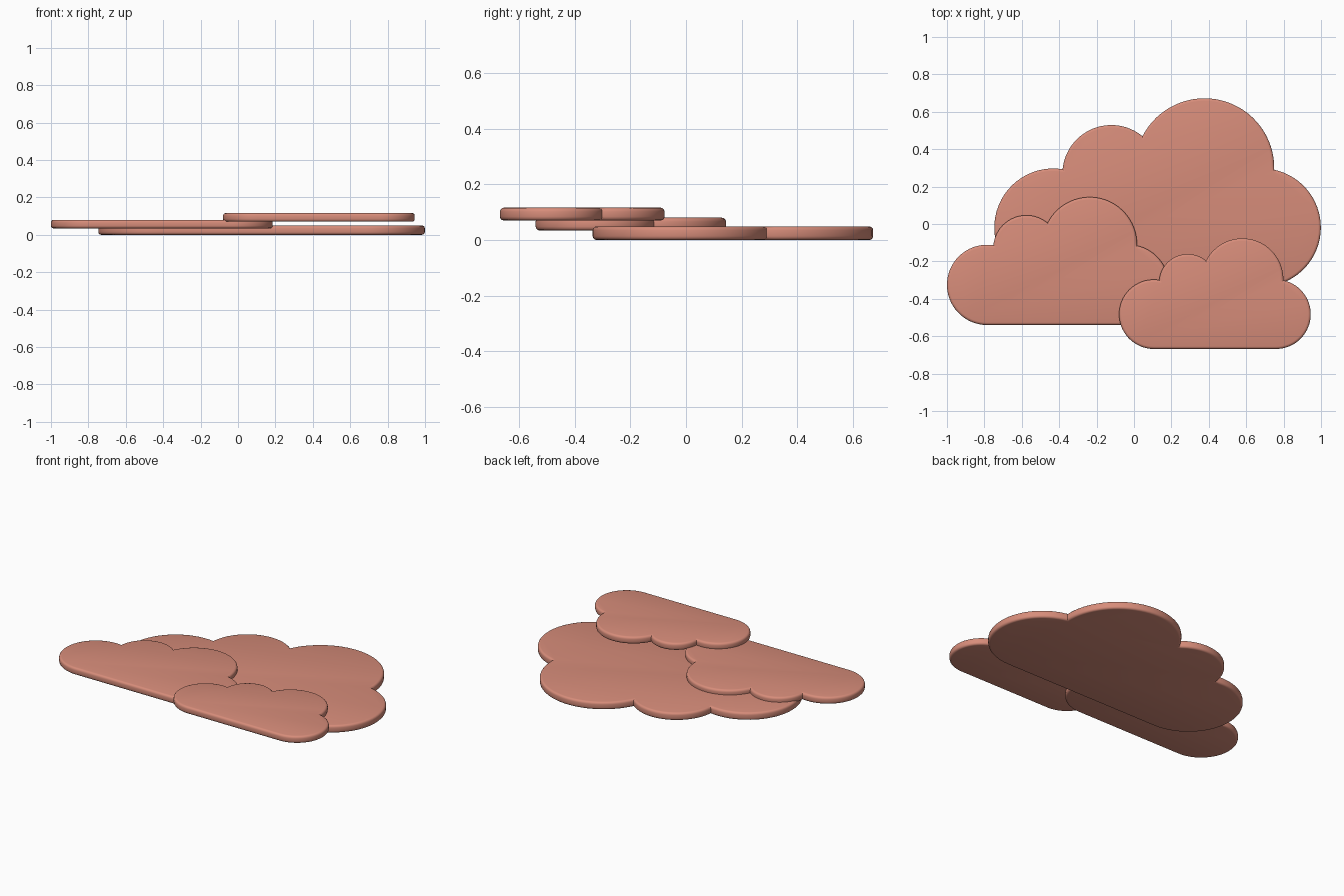
import bpy, bmesh, math

if "Cube" in bpy.data.objects:
    bpy.data.objects.remove(bpy.data.objects["Cube"])

# One cloud silhouette, measured from its lower-left corner: (x, y, radius), left to right
LOBES = [(0.316, 0.316, 0.316), (0.626, 0.602, 0.262),
         (1.124, 0.634, 0.373), (1.430, 0.316, 0.316)]
STEPS = 32          # segments per lobe
BEVEL = 0.014       # rounded rim

clay = bpy.data.materials.new("salmon pink")
clay.diffuse_color = (0.68, 0.265, 0.195, 1)
clay.use_nodes = True
clay.node_tree.nodes["Principled BSDF"].inputs["Base Color"].default_value = clay.diffuse_color


def crossing(a, b):
    """Upper-left crossing point of two overlapping circles."""
    dx, dy = b[0] - a[0], b[1] - a[1]
    d = math.hypot(dx, dy)
    t = (a[2] ** 2 - b[2] ** 2 + d * d) / (2 * d)
    h = math.sqrt(a[2] ** 2 - t * t)
    return a[0] + (t * dx - h * dy) / d, a[1] + (t * dy + h * dx) / d


def outline(scale, inset):
    """Clockwise outline: arcs of the inset lobes, closed by the straight base."""
    c = [(x * scale, y * scale, r * scale - inset) for x, y, r in LOBES]
    joints = ([(c[0][0], c[0][1] - c[0][2])]
              + [crossing(c[i], c[i + 1]) for i in range(3)]
              + [(c[3][0], c[3][1] - c[3][2])])
    pts = []
    for i, (x, y, r) in enumerate(c):
        p, q = joints[i], joints[i + 1]
        a0 = math.atan2(p[1] - y, p[0] - x)
        a1 = math.atan2(q[1] - y, q[0] - x)
        sweep = (a0 - a1) % (2 * math.pi)
        for k in range(1 if i else 0, STEPS + 1):
            a = a0 - sweep * k / STEPS
            pts.append((x + r * math.cos(a), y + r * math.sin(a)))
    return pts


def cloud(name, left, bottom, scale, z0, z1):
    # rim profile: (inset, height) quarter rounds at bottom and top
    quarter = [math.radians(a) for a in (0, 30, 60, 90)]
    rim = [(BEVEL * (1 - math.sin(a)), z0 + BEVEL * (1 - math.cos(a))) for a in quarter]
    rim += [(i, z0 + z1 - z) for i, z in reversed(rim)]
    bm = bmesh.new()
    rings = [[bm.verts.new((left + x, bottom + y, z)) for x, y in outline(scale, i)]
             for i, z in rim]
    for lo, hi in zip(rings, rings[1:]):
        for k in range(len(lo)):
            n = (k + 1) % len(lo)
            bm.faces.new((lo[k], hi[k], hi[n], lo[n]))
    bm.faces.new(rings[0])
    bm.faces.new(rings[-1][::-1])
    bmesh.ops.recalc_face_normals(bm, faces=bm.faces)
    mesh = bpy.data.meshes.new(name)
    bm.to_mesh(mesh)
    bm.free()
    mesh.materials.append(clay)
    obj = bpy.data.objects.new(name, mesh)
    bpy.context.collection.objects.link(obj)
    bpy.ops.object.select_all(action='DESELECT')
    obj.select_set(True)
    bpy.context.view_layer.objects.active = obj
    bpy.ops.object.shade_smooth_by_angle(angle=math.radians(40))


# Three stacked clouds, back to front
cloud("large_cloud", -0.747, -0.335, 1.0, 0.0, 0.049)
cloud("middle_cloud", -1.0, -0.540, 0.679, 0.034, 0.080)
cloud("small_cloud", -0.080, -0.668, 0.587, 0.070, 0.116)
